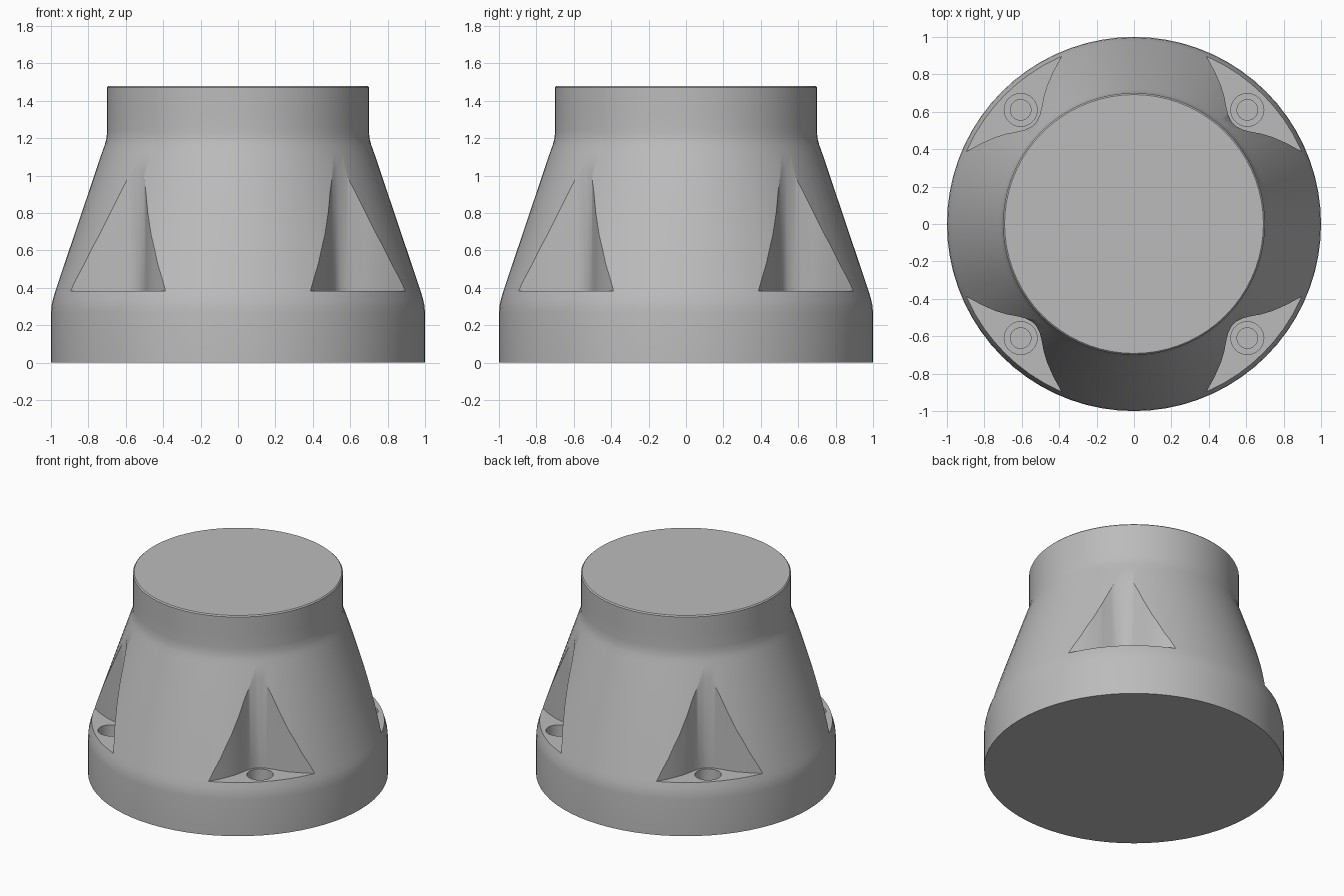
import bpy, bmesh, math

if "Cube" in bpy.data.objects:
    bpy.data.objects.remove(bpy.data.objects["Cube"])

SIDES = 72
grey = bpy.data.materials.new("plain grey")
grey.use_nodes = True
COLOR = (0.5, 0.5, 0.5, 1)
grey.diffuse_color = COLOR
grey.node_tree.nodes["Principled BSDF"].inputs["Base Color"].default_value = COLOR


def make(name, bm):
    bmesh.ops.recalc_face_normals(bm, faces=bm.faces)
    mesh = bpy.data.meshes.new(name)
    bm.to_mesh(mesh)
    bm.free()
    mesh.materials.append(grey)
    obj = bpy.data.objects.new(name, mesh)
    bpy.context.collection.objects.link(obj)
    return obj


def lathe(name, profile, sides, cx=0, cy=0):
    """Closed solid of revolution from (radius, height) points."""
    bm = bmesh.new()
    rings = []
    for r, z in profile:
        rings.append([bm.verts.new((cx + r * math.cos(math.tau * i / sides),
                                    cy + r * math.sin(math.tau * i / sides), z))
                      for i in range(sides)])
    for low, high in zip(rings, rings[1:]):
        for i in range(sides):
            j = (i + 1) % sides
            bm.faces.new((low[i], low[j], high[j], high[i]))
    bm.faces.new(rings[0])
    bm.faces.new(rings[-1])
    return make(name, bm)


def prism(name, outline, z0, z1):
    bm = bmesh.new()
    face = bm.faces.new([bm.verts.new((x, y, z0)) for x, y in outline])
    top = bmesh.ops.extrude_face_region(bm, geom=[face])["geom"]
    for v in top:
        if isinstance(v, bmesh.types.BMVert):
            v.co.z = z1
    return make(name, bm)


def activate(obj):
    bpy.ops.object.select_all(action='DESELECT')
    obj.select_set(True)
    bpy.context.view_layer.objects.active = obj


def cut(obj, cutter):
    mod = obj.modifiers.new("cut", 'BOOLEAN')
    mod.operation = 'DIFFERENCE'
    mod.solver = 'EXACT'
    mod.object = cutter
    activate(obj)
    bpy.ops.object.modifier_apply(modifier=mod.name)
    bpy.data.objects.remove(cutter)


# Flared housing and its top cap
housing = lathe("housing", [(1, 0), (1, 0.27), (0.996, 0.31), (0.988, 0.345), (0.976, 0.385),
                            (0.725, 1.13), (0.712, 1.165), (0.703, 1.2), (0.7, 1.24),
                            (0.7, 1.33)], SIDES)
cap = lathe("top_cap", [(0.7, 1.33), (0.7, 1.472), (0.692, 1.48)], SIDES)

# Bolt pockets: outline mirrored about the diagonal, one per corner
half = [(0.31, 1.08), (0.385, 0.9), (0.43, 0.82), (0.465, 0.74), (0.483, 0.68),
        (0.494, 0.62), (0.505, 0.58), (0.52, 0.55)]
outline = half + [(0.533, 0.533)] + [(y, x) for x, y in reversed(half)] + [(1.2, 1.2)]
for sx in (1, -1):
    for sy in (1, -1):
        cut(housing, prism("pocket_cutter", [(sx * x, sy * y) for x, y in outline], 0.383, 1.3))
        cx, cy = 0.606 * sx, 0.61 * sy
        # Stepped bolt hole
        cut(housing, lathe("hole_cutter", [(0.055, 0.2), (0.055, 0.26), (0.088, 0.26),
                                           (0.088, 0.5)], 32, cx, cy))

for obj in (housing, cap):
    activate(obj)
    bpy.ops.object.shade_smooth_by_angle(angle=math.radians(30))
